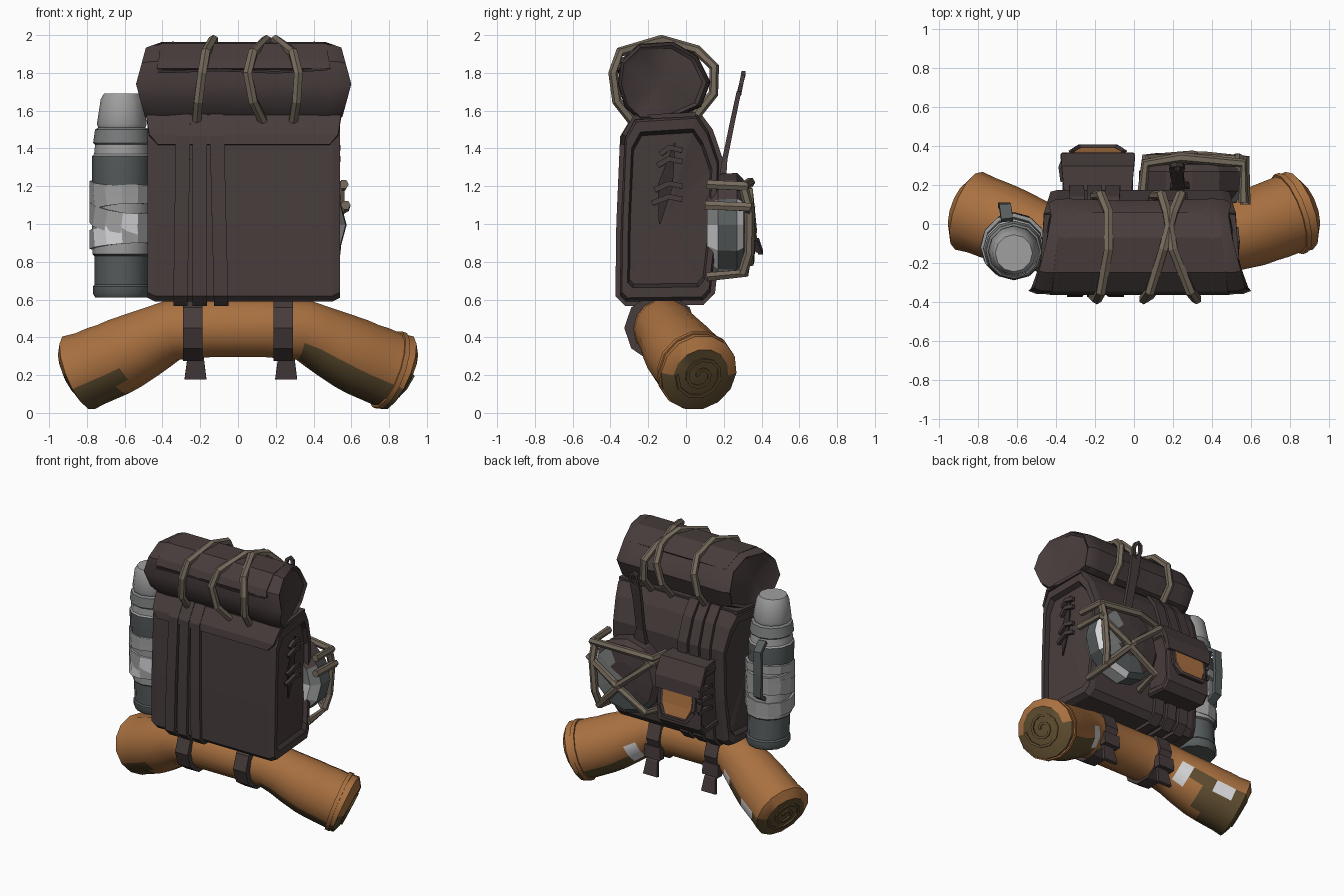
import bpy, bmesh, math
from mathutils import Vector

cube = bpy.data.objects.get("Cube")
if cube:
    bpy.data.objects.remove(cube, do_unlink=True)

X, Y, Z = Vector((1, 0, 0)), Vector((0, 1, 0)), Vector((0, 0, 1))


def material(name, *rgb):
    mat = bpy.data.materials.new(name)
    mat.use_nodes = True
    mat.diffuse_color = (*rgb, 1)
    mat.node_tree.nodes["Principled BSDF"].inputs["Base Color"].default_value = (*rgb, 1)
    return mat


canvas = material("brown canvas", 0.064, 0.045, 0.045)
seam = material("dark seam", 0.036, 0.026, 0.026)
orange = material("orange blanket", 0.40, 0.165, 0.052)
olive = material("olive stain", 0.11, 0.072, 0.028)
rope_tan = material("tan rope", 0.18, 0.145, 0.108)
steel_dark = material("dark steel", 0.095, 0.108, 0.108)
steel = material("grey steel", 0.20, 0.21, 0.21)
steel_light = material("light steel", 0.35, 0.35, 0.35)
white = material("white patch", 0.68, 0.68, 0.70)


def loft(name, rings, mat, closed=False, smooth=False):
    """Skin a row of rings, fan-capping the ends of an open row."""
    bm = bmesh.new()
    rows = [[bm.verts.new(p) for p in ring] for ring in rings]
    n = len(rows[0])
    pairs = list(zip(rows, rows[1:])) + ([(rows[-1], rows[0])] if closed else [])
    for a, b in pairs:
        for i in range(n):
            j = (i + 1) % n
            bm.faces.new((a[i], a[j], b[j], b[i]))
    if not closed:
        caps = [bm.faces.new(rows[0]), bm.faces.new(rows[-1])]
        if n > 4:
            bmesh.ops.poke(bm, faces=caps)
    bmesh.ops.recalc_face_normals(bm, faces=bm.faces)
    mesh = bpy.data.meshes.new(name)
    bm.to_mesh(mesh)
    bm.free()
    mesh.materials.append(mat)
    ob = bpy.data.objects.new(name, mesh)
    bpy.context.collection.objects.link(ob)
    if smooth:
        bpy.ops.object.select_all(action='DESELECT')
        ob.select_set(True)
        bpy.context.view_layer.objects.active = ob
        bpy.ops.object.shade_smooth_by_angle(angle=math.radians(35))
    return ob


def paint(ob, mat, rule):
    """Give a material to the faces whose centre and normal pass the rule."""
    ob.data.materials.append(mat)
    for poly in ob.data.polygons:
        if rule(poly.center, poly.normal):
            poly.material_index = len(ob.data.materials) - 1


def sweep(name, path, size, mat, ref=X, sides=4, closed=False, smooth=False):
    """Sweep a polygon along a path; size is (half along ref, half across)."""
    path = [Vector(p) for p in path]
    n = len(path)
    sizes = size if isinstance(size, list) else [size] * n
    grow = math.sqrt(2) if sides == 4 else 1 / math.cos(math.pi / sides)
    rings = []
    for i, p in enumerate(path):
        before = path[i - 1] if closed or i else p
        after = path[(i + 1) % n] if closed or i < n - 1 else p
        t = (after - before).normalized()
        a = (ref - t * ref.dot(t)).normalized()
        b = t.cross(a)
        w, h = sizes[i]
        angles = [(k + 0.5) * math.tau / sides for k in range(sides)]
        rings.append([p + (a * math.cos(q) * w + b * math.sin(q) * h) * grow for q in angles])
    return loft(name, rings, mat, closed, smooth)


def rope(name, path, ref=X):
    return sweep(name, path, (0.023, 0.023), rope_tan, ref, 6)


def turn(count):
    return [k * math.tau / count for k in range(count)]


def slab(name, profile, mid, ends, mat, narrow, smooth=False):
    """Extrude a (y, z) profile along x with stepped, mirrored ends."""
    cy = sum(p[0] for p in profile) / len(profile)
    cz = sum(p[1] for p in profile) / len(profile)
    rings = []
    for d, s in [(-d, s) for d, s in reversed(ends)] + ends:
        ring = []
        for y, z in profile:
            side = math.copysign(max(abs(d) - narrow(y, z), 0), d)
            ring.append((mid + side, cy + (y - cy) * s, cz + (z - cz) * s))
        rings.append(ring)
    return loft(name, rings, mat, smooth=smooth)


# Main pack with recessed side panels
pack_profile = [(-.35, .62), (-.345, 1), (-.325, 1.46), (-.27, 1.56), (.06, 1.58), (.12, 1.49),
                (.175, 1.33), (.165, .95), (.13, .64), (.09, .595), (-.32, .59)]
pack = slab("pack_body", pack_profile, .03, [(.47, 1), (.51, .96), (.51, .85), (.48, .81)], canvas,
            lambda y, z: max(0, y) * .3)
paint(pack, seam, lambda c, n: abs(c.x - .03) > .46 and abs(n.x) < .75 and abs(c.z - 1.08) < .42
      and -.31 < c.y < .13)
sweep("pack_lid", [(.03, -.336, 1.42), (.03, -.328, 1.47), (.03, -.272, 1.565), (.03, .05, 1.58)],
      [(.455, .012), (.5, .012), (.515, .012), (.49, .012)], canvas)

# Three bands wrapped around the pack
for i, lean in enumerate((-.015, 0, .025)):
    sweep("pack_band", [(-.29 + i * .088 + lean * (1.57 - z), y, z) for y, z in pack_profile],
          (.038, .024), canvas, closed=True)

# Laced tear on the side panel
sweep("side_tear", [(.515, -.14, 1), (.515, -.11, 1.2), (.515, -.06, 1.43)],
      [(.004, .004), (.04, .004), (.004, .004)], seam, Y)
for i, z in enumerate((1.13, 1.2, 1.33, 1.39)):
    sweep("side_lace", [(.522, -.18 + i * .015, z - .02), (.53, -.09, z + .015), (.522, -.02, z)],
          (.014, .012), canvas, Z)

# Rolled top with its flap
roll_profile = [(-.325, 1.62), (-.36, 1.74), (-.345, 1.86), (-.25, 1.95), (-.07, 1.965), (.06, 1.89),
                (.13, 1.75), (.08, 1.62), (-.08, 1.55), (-.25, 1.55)]
top_roll = slab("top_roll", roll_profile, .03,
                [(.2, .96), (.47, 1), (.53, .99), (.57, .92), (.555, .84)], canvas,
                lambda y, z: max(0, y + .2) * .3 + abs(z - 1.74) * .25, smooth=True)
paint(top_roll, seam, lambda c, n: abs(c.x - .03) > .4 and abs(n.x) < .6 and
      (c.y + .12) ** 2 + (c.z - 1.75) ** 2 < .039)
sweep("roll_flap", [(.03, -.352, 1.82), (.03, -.338, 1.865), (.03, -.245, 1.945), (.03, -.07, 1.955),
                    (.03, .055, 1.88)],
      [(.46, .012), (.45, .01), (.44, .01), (.42, .01), (.4, .01)], canvas)
sweep("flap_shadow", [(-.42, -.358, 1.805), (-.1, -.355, 1.815), (.2, -.355, 1.803),
                      (.47, -.358, 1.82)], (.007, .006), seam, Z)

# Ropes tied over the top roll
loop = [(-.27, 1.53), (-.365, 1.65), (-.385, 1.8), (-.35, 1.91), (-.13, 1.975), (.06, 1.92),
        (.15, 1.83), (.145, 1.69), (.04, 1.56)]
for xs in ((-.22, -.21, -.19, -.17, -.13, -.13, -.17, -.2, -.2),
           (.14, .08, .05, .08, .15, .2, .24, .25, .25),
           (.29, .31, .32, .29, .2, .17, .14, .1, .08)):
    rope("roll_rope", [(x, y, z) for x, (y, z) in zip(xs, loop)])

# Blanket roll slung below the pack, with slightly domed ends
half = [(.34, -.11, .44, .16), (.42, -.085, .405, .165), (.5, -.06, .365, .178),
        (.6, -.025, .315, .192), (.66, 0, .285, .195), (.72, .022, .262, .198),
        (.78, .045, .236, .198), (.845, .068, .212, .206), (.873, .078, .198, .15)]
spine = [(-x, y, z, r) for x, y, z, r in reversed(half)]
spine += [(s * .15, -.13, .45, .155) for s in (-1, 0, 1)] + half
blanket = sweep("blanket_roll", [p[:3] for p in spine], [(p[3], p[3]) for p in spine], orange, Z, 14,
                smooth=True)
paint(blanket, olive, lambda c, n: n.z < -.3 and (c.x > .34 or c.x < -.62))
paint(blanket, olive, lambda c, n: n.z < -.1 and n.y > .1 and -.78 < c.x < -.46)
paint(blanket, olive, lambda c, n: abs(c.x) > .78 and abs(n.x) > .75 and c.z < .26 and
      (c.y - .08) ** 2 + (c.z - .2) ** 2 < .017)
paint(blanket, white, lambda c, n: -.5 < n.z < -.05 and n.y > .6 and
      (-.46 < c.x < -.36 or -.72 < c.x < -.6 or .36 < c.x < .43))

# Rolled edge on one end and spirals on both
sweep("blanket_edge", [(.79, .049, .231), (.815, .058, .222)], (.211, .211), orange, Z, 14, smooth=True)
for s in (-1, 1):
    out = Vector((s * .84, .33, -.42)).normalized()
    u = out.cross(Z).normalized()
    v = u.cross(out)
    centre = Vector((s * .873, .078, .198)) + out * .004
    sweep("blanket_spiral", [centre + (u * math.cos(k * .6) + v * math.sin(k * .6)) * (.02 + k * .0056)
                             for k in range(22)], (.006, .009), olive, out)

# Blanket straps, buckles and tails
for x in (-.24, .24):
    sweep("blanket_strap", [(x, -.135 + .166 * math.cos(q), .45 + .157 * math.sin(q))
                            for q in turn(10)], (.052, .026), canvas, closed=True)
    sweep("strap_buckle", [(x, .03, .4), (x, .035, .31)], (.065, .025), canvas)
    sweep("strap_tail", [(x, .0, .36), (x + .015, .03, .28), (x + .015, .05, .18)],
          [(.045, .012), (.045, .012), (.058, .012)], canvas)

# Flask with bands, cloth wraps and handle
flask_rings = [(.61, .14), (.63, .152), (.67, .152), (.68, .144), (.83, .144), (.84, .155), (.95, .157),
               (1.2, .155), (1.22, .157), (1.36, .157), (1.37, .147), (1.42, .142), (1.43, .152),
               (1.5, .142), (1.51, .125), (1.53, .132), (1.66, .112), (1.69, .095)]
flask = loft("flask", [[(-.615 + r * math.cos(q), -.09 - .055 * (z - .61) + r * math.sin(q), z)
                        for q in turn(12)] for z, r in flask_rings], steel_dark, smooth=True)
paint(flask, steel_light, lambda c, n: .84 < c.z < 1.2 or 1.365 < c.z < 1.42 or c.z > 1.5)
paint(flask, steel, lambda c, n: 1.42 < c.z < 1.51)
for z, tilt, tall in ((.93, .02, .05), (1.04, -.04, .055), (1.13, .03, .05), (1.19, -.02, .03)):
    wrap = sweep("flask_wrap", [(-.615 + .16 * math.cos(q), -.115 + .16 * math.sin(q),
                                 z + tilt * math.cos(q + z)) for q in turn(12)],
                 (tall, .01), steel_light, Z, closed=True)
    if z < 1.1:
        paint(wrap, white, lambda c, n: c.y < -.1 and abs(c.x + 1.61 - c.z) < .055)
sweep("flask_handle", [(-.65, .03, .99), (-.66, .09, 1.03), (-.665, .095, 1.2), (-.66, .09, 1.36),
                       (-.65, .02, 1.41)], (.03, .014), steel_dark)

# Back pouch with flap, and an orange patch framed by a dark tongue
pouch_profile = [(.12, .75), (.3, .735), (.35, .79), (.345, 1.05), (.29, 1.22), (.12, 1.23)]
slab("pouch", pouch_profile, -.185, [(.165, 1), (.18, .94), (.18, .8), (.17, .76)], canvas,
     lambda y, z: 0)
sweep("pouch_flap", [(-.185, .13, 1.24), (-.185, .29, 1.23), (-.185, .345, 1.12), (-.185, .352, 1.03)],
      [(.17, .015), (.185, .015), (.19, .015), (.18, .015)], canvas)
sweep("pouch_tongue", [(-.185, .345, 1.04), (-.185, .358, .94), (-.185, .378, .85)],
      [(.145, .01), (.145, .01), (.1, .01)], canvas)
sweep("pouch_patch", [(-.185, .357, 1.03), (-.185, .37, .94), (-.185, .388, .865)],
      [(.12, .004), (.12, .004), (.085, .004)], orange)
sweep("tongue_lip", [(-.32, .37, .92), (-.28, .395, .85), (-.09, .395, .85), (-.05, .37, .92)],
      (.012, .012), canvas, Z)
for z in (.92, 1, 1.08):
    sweep("pouch_lace", [(-.365, .22, z), (-.375, .29, z + .02), (-.35, .36, z)],
          (.012, .012), canvas, Z)

# Cooking pan tied to the back
pan_rings = [(.11, .22), (.17, .27), (.27, .275), (.305, .24), (.32, .12)]
pan = loft("pan", [[(.3 + r * math.cos(q), y, .995 + r * math.sin(q)) for q in turn(12)]
                   for y, r in pan_rings], canvas)
paint(pan, steel_dark, lambda c, n: c.z < .84 or c.x > .42 and c.z < 1.12)
paint(pan, steel, lambda c, n: c.x > .36 and c.z < 1.12 and (c.y < .2 or c.y > .31))
paint(pan, white, lambda c, n: c.x > .3 and c.z < 1 and c.y < .15 or
      c.x > .46 and c.z > .85 and c.z < 1.12 and c.y > .25 and c.y < .31 or
      abs(c.x - .37) < .05 and c.z < .78)
sweep("pan_handle", [(.24, .19, 1.2), (.23, .205, 1.34), (.22, .25, 1.56), (.22, .28, 1.7)],
      [(.06, .02), (.03, .014), (.033, .013), (.038, .012)], canvas)
sweep("handle_eye", [(.22 + .03 * math.cos(q), .293 + .012 * math.sin(q), 1.745 + .055 * math.sin(q))
                     for q in turn(8)], (.011, .011), canvas, Y, closed=True)

# Ropes holding the pan
rope("pan_rope_top", [(.56, .11, 1.21), (.56, .31, 1.2), (.24, .34, 1.22), (.06, .31, 1.2),
                      (.04, .13, 1.2)], Z)
rope("pan_rope_down", [(.57, .1, 1.1), (.57, .33, 1.09), (.36, .345, .96), (.1, .34, .8),
                       (.07, .13, .77)], Z)
rope("pan_rope_up", [(.5, .11, .72), (.5, .31, .74), (.3, .35, .96), (.06, .335, 1.17),
                     (.04, .13, 1.2)], Z)
rope("pan_rope_side", [(.54, .3, 1.21), (.54, .335, 1.08), (.52, .335, .85), (.5, .3, .74)])
